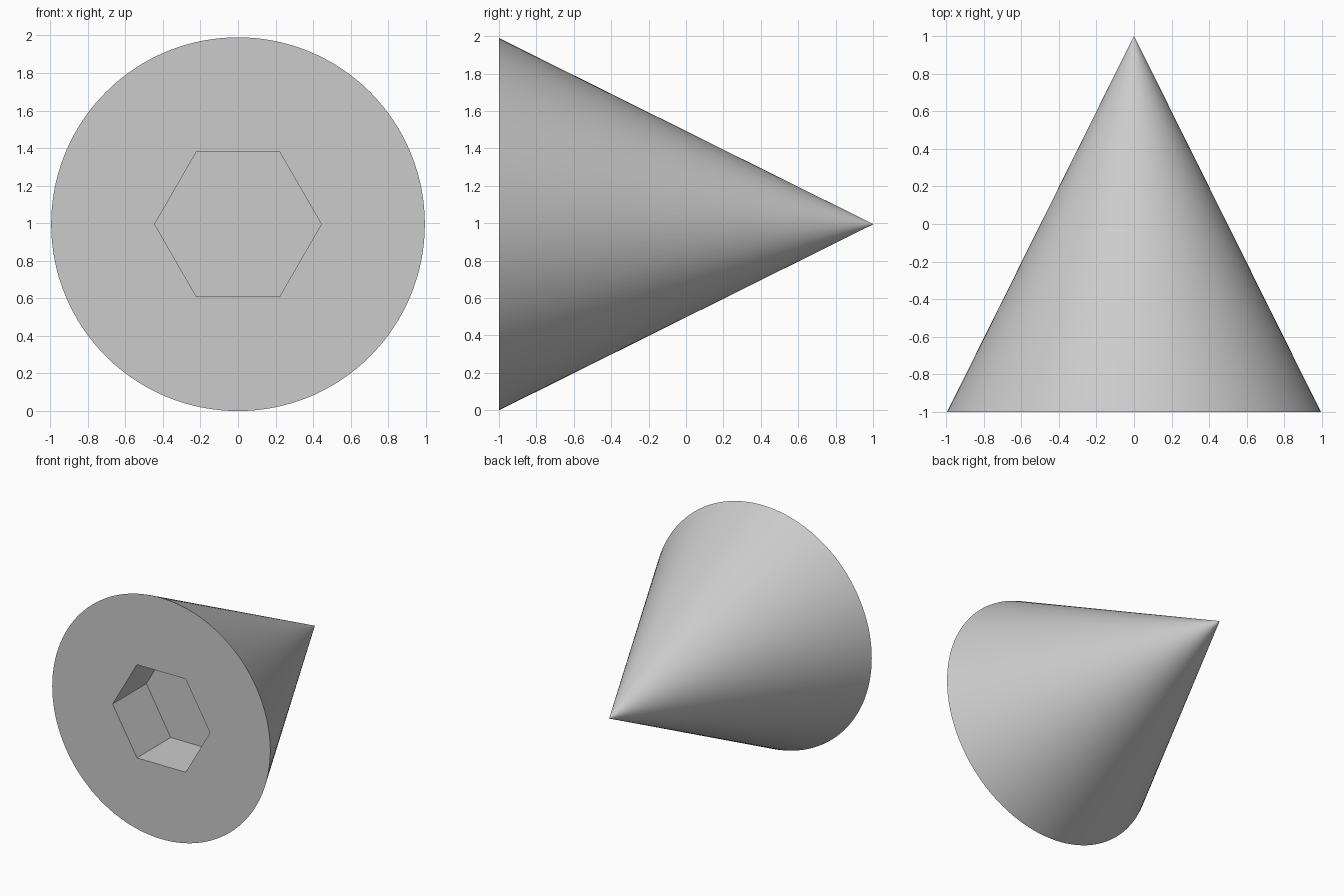
import bpy
from math import pi, radians

RADIUS = 0.995
LENGTH = 2.0
SOCKET_RADIUS = 0.444
SOCKET_DEPTH = 0.44

default = bpy.data.objects.get("Cube")
if default:
    bpy.data.objects.remove(default, do_unlink=True)

grey = bpy.data.materials.new("light_grey")
grey.use_nodes = True
colour = (0.6, 0.6, 0.6, 1)
grey.diffuse_color = colour
grey.node_tree.nodes["Principled BSDF"].inputs["Base Color"].default_value = colour

# Cone body lying along y; the minute flat tip keeps its smooth shading even
bpy.ops.mesh.primitive_cone_add(
    vertices=128, radius1=RADIUS, radius2=0.001, depth=LENGTH,
    location=(0, 0, RADIUS), rotation=(-pi / 2, 0, 0))
cone = bpy.context.object
cone.name = "cone_body"
cone.data.materials.append(grey)

# Hexagonal socket cutter, half of its length inside the base
bpy.ops.mesh.primitive_cylinder_add(
    vertices=6, radius=SOCKET_RADIUS, depth=2 * SOCKET_DEPTH,
    location=(0, -LENGTH / 2, RADIUS), rotation=(pi / 2, pi / 6, 0))
cutter = bpy.context.object
cutter.name = "socket_cutter"
cutter.hide_render = True
cutter.data.materials.append(grey)

# Cut the socket and discard the cutter
cut = cone.modifiers.new("hex_socket", "BOOLEAN")
cut.operation = "DIFFERENCE"
cut.solver = "EXACT"
cut.object = cutter
bpy.ops.object.select_all(action="DESELECT")
cone.select_set(True)
bpy.context.view_layer.objects.active = cone
bpy.ops.object.modifier_apply(modifier=cut.name)
bpy.data.objects.remove(cutter, do_unlink=True)

# Smooth flank, crisp rim and socket
bpy.ops.object.shade_smooth_by_angle(angle=radians(30))
